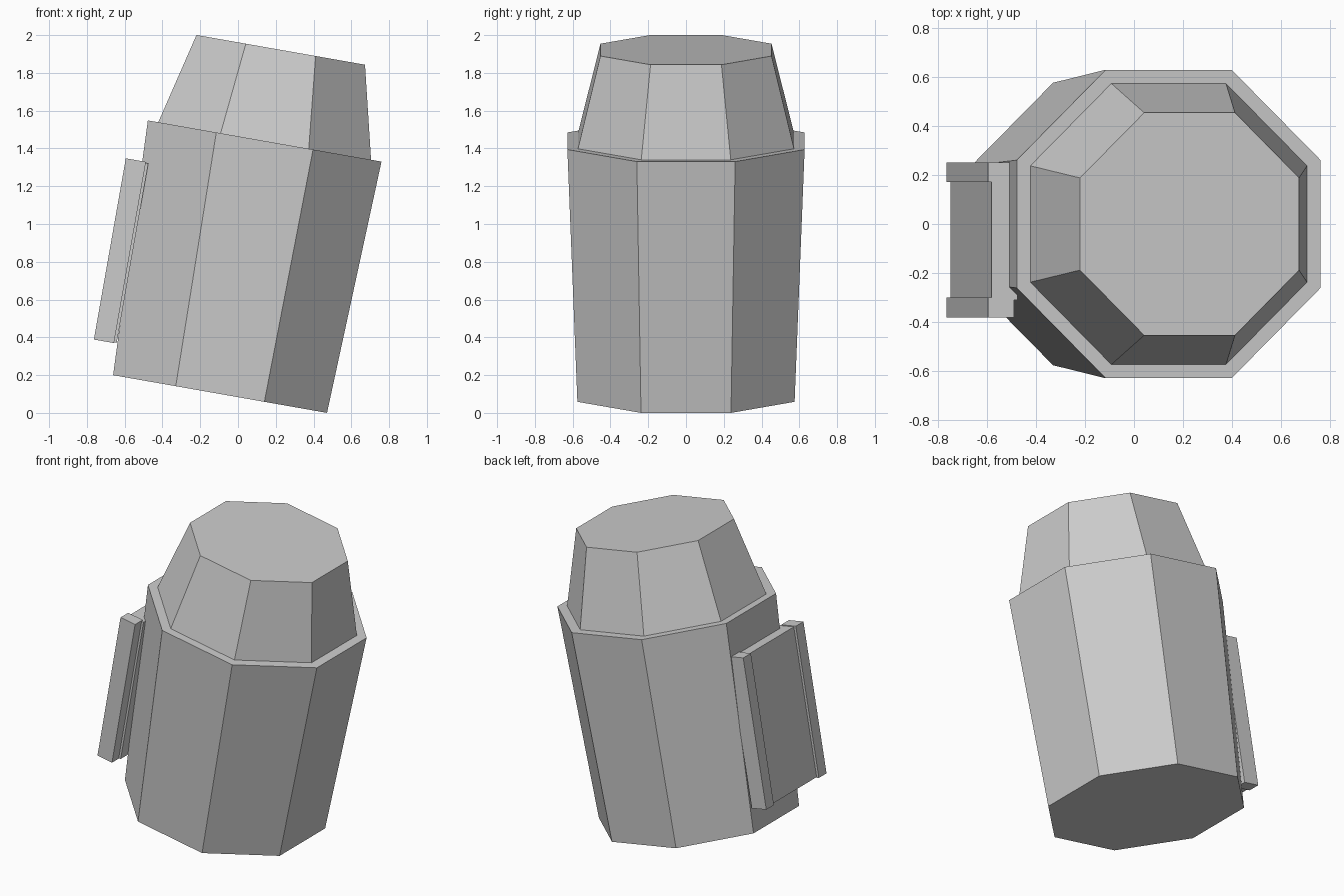
import bpy, bmesh, math
from mathutils import Matrix

if "Cube" in bpy.data.objects:
    bpy.data.objects.remove(bpy.data.objects["Cube"])

# Shared grey and the lean of the whole model
grey = bpy.data.materials.new("grey")
grey.diffuse_color = (0.6, 0.6, 0.6, 1)
grey.use_nodes = True
grey.node_tree.nodes["Principled BSDF"].inputs["Base Color"].default_value = grey.diffuse_color
LEAN = Matrix.Translation((-0.095, 0, 0.1)) @ Matrix.Rotation(math.radians(10), 4, 'Y')


def finish(name, bm):
    bmesh.ops.recalc_face_normals(bm, faces=bm.faces)
    bm.transform(LEAN)
    mesh = bpy.data.meshes.new(name)
    bm.to_mesh(mesh)
    bm.free()
    mesh.materials.append(grey)
    obj = bpy.data.objects.new(name, mesh)
    bpy.context.collection.objects.link(obj)
    return obj


def octagon_loft(name, rings):
    """Closed eight-sided loft through (apothem, height) rings."""
    bm = bmesh.new()
    loops = []
    for apothem, z in rings:
        r = apothem / math.cos(math.pi / 8)
        loops.append([bm.verts.new((r * math.cos((i + 0.5) * math.pi / 4),
                                    r * math.sin((i + 0.5) * math.pi / 4), z))
                      for i in range(8)])
    for a, b in zip(loops, loops[1:]):
        for i in range(8):
            j = (i + 1) % 8
            bm.faces.new((a[i], a[j], b[j], b[i]))
    bm.faces.new(loops[0])
    bm.faces.new(loops[-1])
    return finish(name, bm)


def box(name, x, y, z):
    """Box from (min, max) ranges along each leaning axis."""
    bm = bmesh.new()
    bmesh.ops.create_cube(bm, size=1)
    for v in bm.verts:
        v.co = [sum(r) / 2 + c * (r[1] - r[0]) for r, c in zip((x, y, z), v.co)]
    return finish(name, bm)


# Body with a flat rim stepping in to the tapered cap
octagon_loft("body_and_cap", [(0.575, 0), (0.628, 1.36), (0.572, 1.36), (0.453, 1.85)])

# Side bracket: recessed panel held between two rails
box("side_panel", (-0.692, -0.586), (-0.31, 0.18), (0.172, 1.136))
for name, y in (("front_rail", (-0.38, -0.30)), ("back_rail", (0.17, 0.25))):
    box(name, (-0.708, -0.60), y, (0.168, 1.142))
